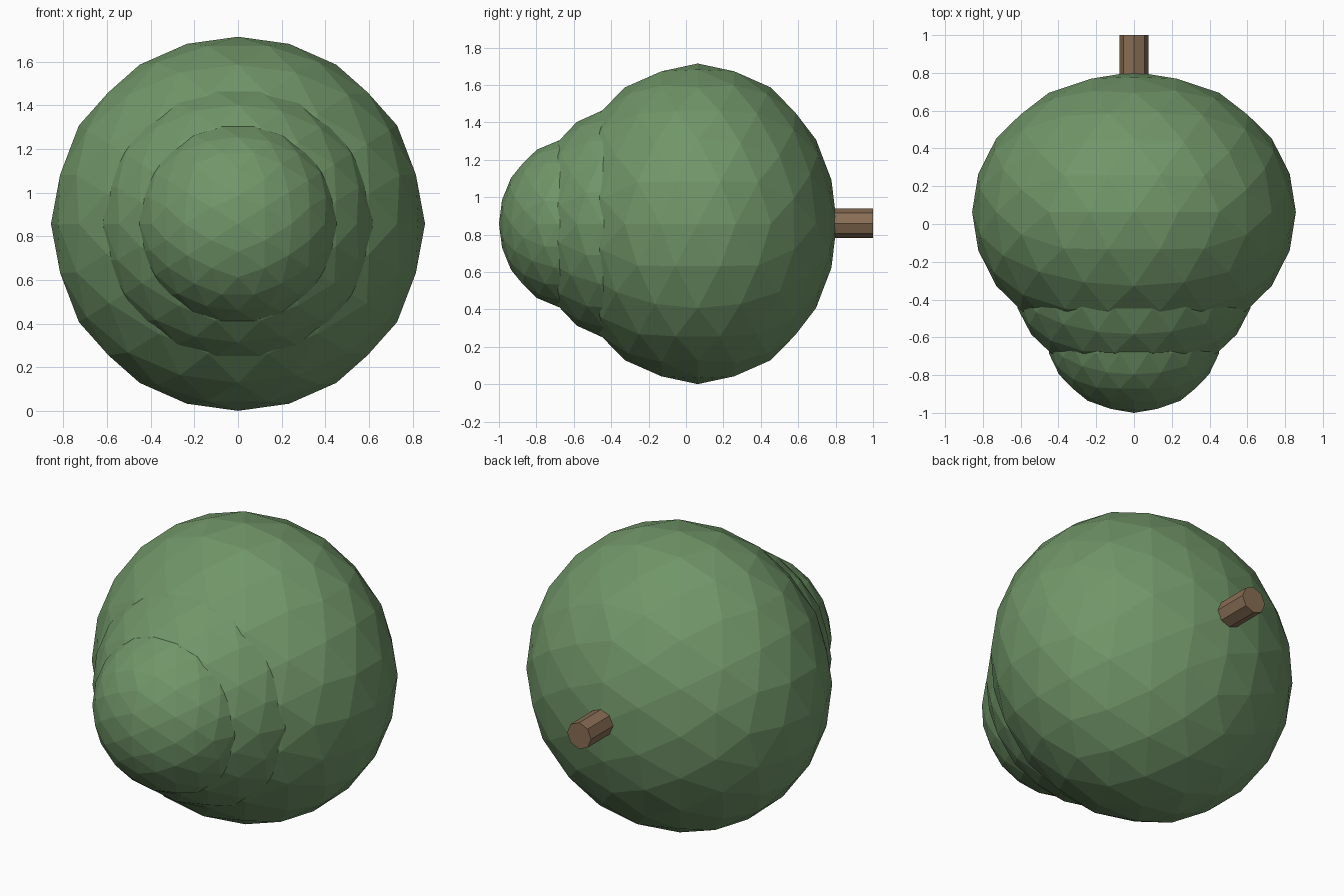
import bpy, bmesh, math
from mathutils import Vector, Matrix

if "Cube" in bpy.data.objects:
    bpy.data.objects.remove(bpy.data.objects["Cube"])


def material(name, rgb):
    m = bpy.data.materials.new(name)
    m.diffuse_color = (*rgb, 1)
    m.use_nodes = True
    m.node_tree.nodes["Principled BSDF"].inputs["Base Color"].default_value = m.diffuse_color
    return m


def finish(bm, name, mat):
    bmesh.ops.recalc_face_normals(bm, faces=bm.faces)
    me = bpy.data.meshes.new(name)
    bm.to_mesh(me)
    bm.free()
    me.materials.append(mat)
    bpy.context.collection.objects.link(bpy.data.objects.new(name, me))


def faceted_ball(name, y, width, depth, mat):
    # Icosahedron with edges aligned to the axes, split twice onto the sphere
    bm = bmesh.new()
    t = (1 + math.sqrt(5)) / 2
    for a in (-1, 1):
        for b in (-t, t):
            for co in ((a, 0, b), (0, b, a), (b, a, 0)):
                bm.verts.new(Vector(co).normalized())
    bmesh.ops.convex_hull(bm, input=bm.verts[:])
    for _ in range(2):
        bmesh.ops.subdivide_edges(bm, edges=bm.edges[:], cuts=1, use_grid_fill=True)
        for v in bm.verts:
            v.co.normalize()
    for v in bm.verts:
        v.co = Vector((v.co.x * width, y + v.co.y * depth, CENTRE_Z + v.co.z * width))
    finish(bm, name, mat)


CENTRE_Z = 0.858
green = material("leaf green", (0.165, 0.305, 0.14))
brown = material("stem brown", (0.25, 0.155, 0.09))

# Body: three overlapping flattened balls stepping down to the front
faceted_ball("large_body", 0.063, 0.857, 0.743, green)
faceted_ball("middle_body", -0.30, 0.64, 0.54, green)
faceted_ball("front_body", -0.57, 0.467, 0.43, green)

# Eight-sided stem at the back
bm = bmesh.new()
bmesh.ops.create_cone(bm, cap_ends=True, segments=8, radius1=0.078, radius2=0.078, depth=0.35,
                      matrix=Matrix.Translation((0, 0.825, CENTRE_Z + 0.003))
                      @ Matrix.Rotation(math.pi / 2, 4, 'X'))
finish(bm, "stem", brown)
